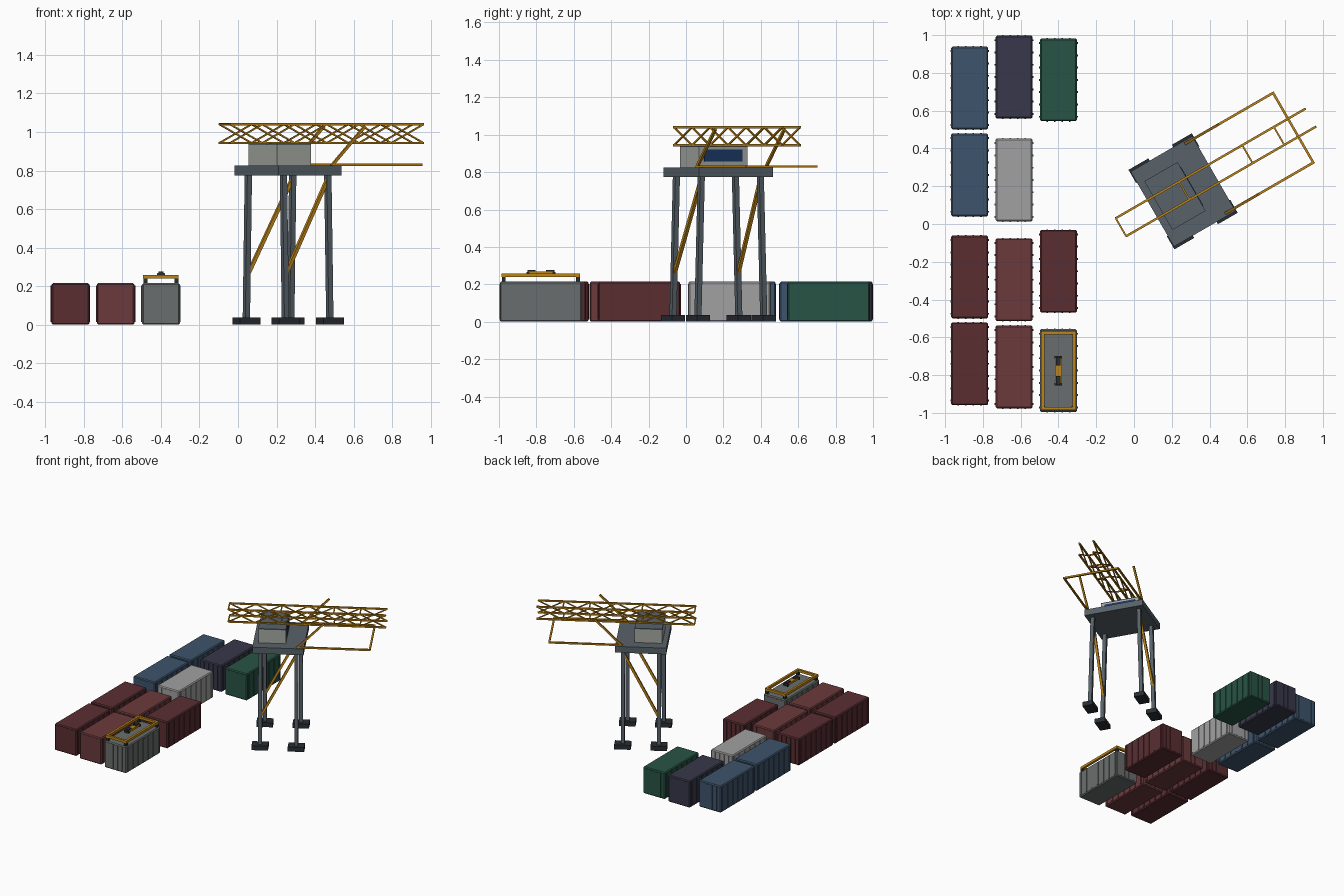
import bpy, bmesh, math
from mathutils import Matrix, Vector

if "Cube" in bpy.data.objects:
    bpy.data.objects.remove(bpy.data.objects["Cube"])

CRANE = Matrix.Translation((0.26, 0.173, 0)) @ Matrix.Rotation(math.radians(30), 4, 'Z')


def material(name, r, g, b):
    m = bpy.data.materials.new(name)
    m.diffuse_color = [(c / 255) ** 2.2 * 1.4 for c in (r, g, b)] + [1]
    m.use_nodes = True
    m.node_tree.nodes["Principled BSDF"].inputs["Base Color"].default_value = m.diffuse_color
    return m


YELLOW = material("yellow_paint", 160, 112, 25)
STEEL = material("steel", 76, 84, 90)
DARK = material("dark_steel", 38, 42, 46)
WALL = material("cabin_wall", 140, 143, 138)
GLASS = material("window_glass", 28, 52, 88)


def box(bm, centre, size, bevel=0):
    m = Matrix.Translation(centre) @ Matrix.Diagonal((*size, 1))
    verts = bmesh.ops.create_cube(bm, size=1, matrix=m)["verts"]
    if bevel:
        edges = list({e for v in verts for e in v.link_edges})
        bmesh.ops.bevel(bm, geom=edges, offset=bevel, segments=1, affect='EDGES')


def bar(bm, a, b, t):
    # square beam from a to b
    a, b = Vector(a), Vector(b)
    d = b - a
    z = d.normalized()
    ref = Vector((1, 0, 0)) if abs(z.z) > 0.95 else Vector((0, 0, 1))
    y = z.cross(ref).normalized()
    x = y.cross(z)
    m = Matrix((x * t, y * t, d)).transposed().to_4x4()
    m.translation = (a + b) / 2
    bmesh.ops.create_cube(bm, size=1, matrix=m)


def finish(bm, name, mat, matrix=None):
    me = bpy.data.meshes.new(name)
    bm.to_mesh(me)
    bm.free()
    ob = bpy.data.objects.new(name, me)
    bpy.context.collection.objects.link(ob)
    me.materials.append(mat)
    if matrix:
        ob.matrix_world = matrix
    return ob


# Shipping containers: bevelled body with upright ribs on all four walls
def container_mesh():
    bm = bmesh.new()
    box(bm, (0, 0, 0.1075), (0.196, 0.438, 0.215), 0.007)
    for s in (-1, 1):
        for i in range(7):
            box(bm, (s * 0.098, (i - 3) * 0.065, 0.1075), (0.009, 0.01, 0.19))
        for x in (-0.06, -0.02, 0.02, 0.06):
            box(bm, (x, s * 0.219, 0.1075), (0.008, 0.006, 0.19))
    return bm


PAINT = {n: material(n + "_paint", *c) for n, c in {
    "blue": (55, 72, 92), "violet": (50, 50, 65), "green": (38, 72, 60),
    "pale": (137, 137, 137), "grey": (90, 94, 93),
    "red": (77, 42, 45), "rust": (92, 52, 54)}.items()}
LAYOUT = [(-0.87, 0.72, "blue"), (-0.87, 0.26, "blue"), (-0.87, -0.28, "red"), (-0.87, -0.74, "red"),
          (-0.635, 0.778, "violet"), (-0.635, 0.233, "pale"), (-0.635, -0.295, "rust"), (-0.635, -0.757, "rust"),
          (-0.40, 0.763, "green"), (-0.40, -0.25, "red"), (-0.40, -0.776, "grey")]
for i, (x, y, c) in enumerate(LAYOUT):
    finish(container_mesh(), f"container_{c}_{i + 1}", PAINT[c], Matrix.Translation((x, y, 0)))

# Lifting spreader resting on the grey container
SP = Matrix.Translation((-0.40, -0.776, 0))
bm = bmesh.new()
for s in (-1, 1):
    box(bm, (s * 0.083, 0, 0.249), (0.018, 0.42, 0.02))
    box(bm, (0, s * 0.201, 0.249), (0.184, 0.018, 0.02))
box(bm, (0, 0, 0.26), (0.036, 0.13, 0.016))
finish(bm, "spreader_frame", YELLOW, SP)
bm = bmesh.new()
for s in (-1, 1):
    for t in (-1, 1):
        box(bm, (s * 0.08, t * 0.198, 0.227), (0.02, 0.02, 0.028))
    box(bm, (0, s * 0.05, 0.263), (0.024, 0.045, 0.026))
    box(bm, (0, s * 0.07, 0.257), (0.04, 0.016, 0.018))
finish(bm, "spreader_locks_and_sheaves", DARK, SP)

# Crane feet, legs and diagonal leg braces
feet, legs, braces = bmesh.new(), bmesh.new(), bmesh.new()
for t in (-1, 1):
    for s in (-1, 1):
        box(feet, (s * 0.133, t * 0.203, 0.018), (0.121, 0.08, 0.036))
        bar(legs, (s * 0.133, t * 0.203, 0.03), (s * 0.133, t * 0.182, 0.785), 0.028)
    bar(braces, (-0.133, t * 0.197, 0.25), (0.133, t * 0.183, 0.76), 0.018)
finish(feet, "crane_feet", DARK, CRANE)
finish(legs, "crane_legs", STEEL, CRANE)
finish(braces, "leg_braces", YELLOW, CRANE)

# Deck
bm = bmesh.new()
box(bm, (0, 0, 0.8), (0.377, 0.458, 0.05))
finish(bm, "crane_deck", STEEL, CRANE)

# Machine house with roof and front window
bm = bmesh.new()
box(bm, (-0.05, 0, 0.878), (0.203, 0.298, 0.11))
finish(bm, "machine_house", WALL, CRANE)
bm = bmesh.new()
box(bm, (-0.05, 0, 0.936), (0.203, 0.298, 0.008))
finish(bm, "house_roof", STEEL, CRANE)
bm = bmesh.new()
box(bm, (0.052, 0, 0.888), (0.006, 0.237, 0.064))
finish(bm, "house_window", GLASS, CRANE)

# Lattice boom: two cross-braced trusses joined by ties
U0, U1, N, LOW, HIGH = -0.38, 0.78, 6, 0.943, 1.04
step = (U1 - U0) / N
bm = bmesh.new()
for v in (-0.055, 0.055):
    for z in (LOW, HIGH):
        bar(bm, (U0, v, z), (U1, v, z), 0.012)
    for i in range(N):
        a, b = U0 + i * step, U0 + (i + 1) * step
        bar(bm, (a, v, LOW), (b, v, HIGH), 0.008)
        bar(bm, (a, v, HIGH), (b, v, LOW), 0.008)
for i in (0, 2, 4, 5):
    for z in (LOW, HIGH):
        bar(bm, (U0 + i * step, -0.055, z), (U0 + i * step, 0.055, z), 0.009)
finish(bm, "lattice_boom", YELLOW, CRANE)

# Flat outrigger frame and its slanted stays
bm = bmesh.new()
for t in (-1, 1):
    bar(bm, (0.14, t * 0.213, 0.83), (0.673, t * 0.213, 0.83), 0.013)
    bar(bm, (0.138, t * 0.213, 0.825), (0.338, t * 0.213, 1.03), 0.014)
bar(bm, (0.673, -0.219, 0.83), (0.673, 0.219, 0.83), 0.013)
finish(bm, "outrigger_frame", YELLOW, CRANE)
